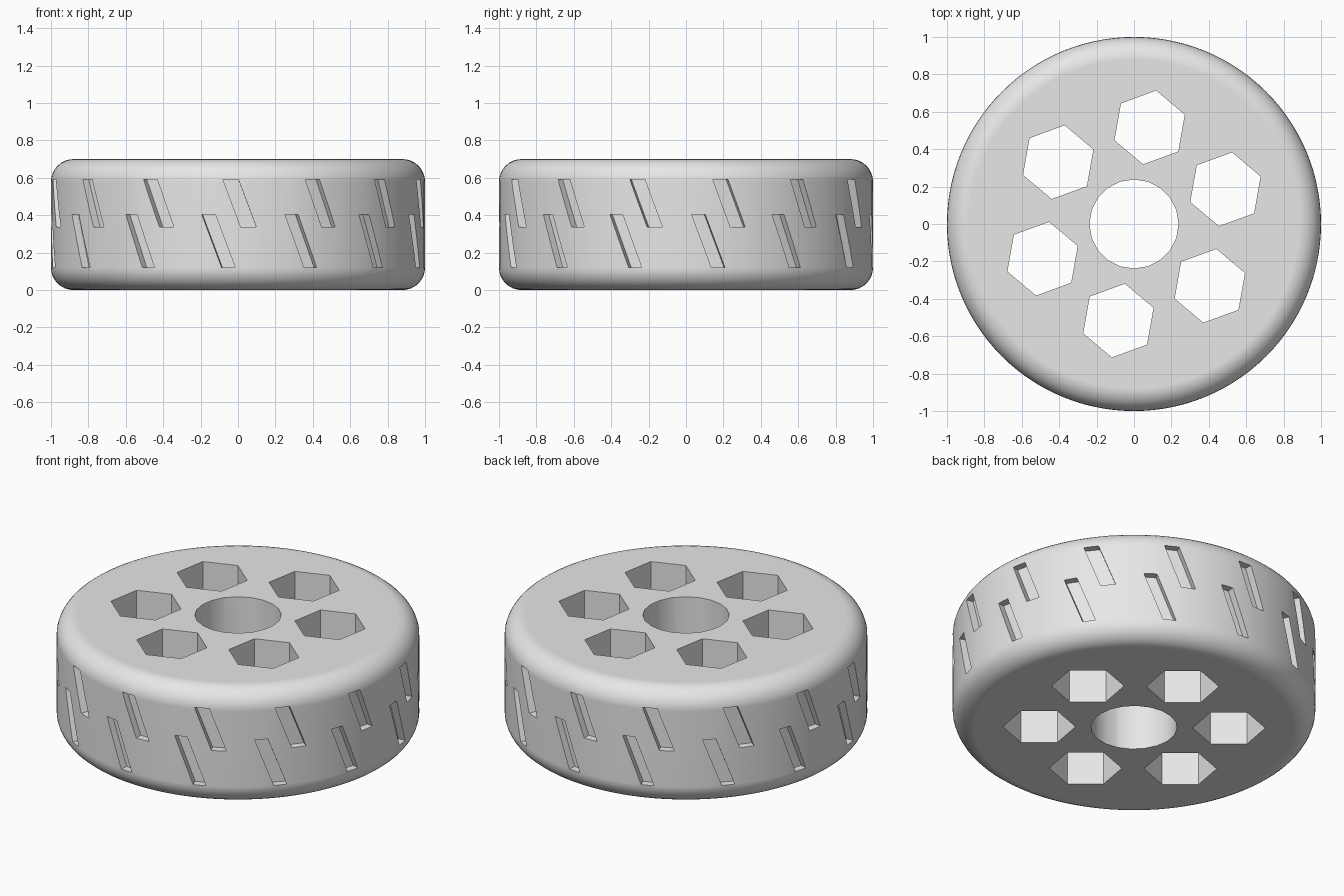
import bpy, bmesh
from math import sin, cos, pi, radians
from mathutils import Vector

cube = bpy.data.objects.get("Cube")
if cube:
    bpy.data.objects.remove(cube, do_unlink=True)

HEIGHT, FILLET, STEPS = 0.70, 0.12, 8
SEGMENTS = 112
GROOVES = 14
GROOVE_FLOOR = 0.955


def make_object(name, bm):
    bmesh.ops.recalc_face_normals(bm, faces=bm.faces)
    mesh = bpy.data.meshes.new(name)
    bm.to_mesh(mesh)
    bm.free()
    obj = bpy.data.objects.new(name, mesh)
    bpy.context.collection.objects.link(obj)
    return obj


def add_prism(bm, base, top):
    """Closed solid between two matching loops of points."""
    a = [bm.verts.new(p) for p in base]
    b = [bm.verts.new(p) for p in top]
    bm.faces.new(a)
    bm.faces.new(b)
    n = len(a)
    for i in range(n):
        j = (i + 1) % n
        bm.faces.new((a[i], a[j], b[j], b[i]))


def add_hole(bm, x, y, radius, sides, turn):
    ring = [(x + radius * cos(turn + 2 * pi * i / sides),
             y + radius * sin(turn + 2 * pi * i / sides)) for i in range(sides)]
    add_prism(bm, [(*p, -0.1) for p in ring], [(*p, HEIGHT + 0.1) for p in ring])


def add_groove(bm, angle, bottom, top, width, lean):
    """Slanted slot cut into the tread, flat floored."""
    out = Vector((sin(angle), -cos(angle), 0))
    side = Vector((cos(angle), sin(angle), 0))
    w, s = width / 2, lean / 2
    outline = [(s - w, bottom), (s + w, bottom), (w - s, top), (-s - w, top)]
    loops = [[out * r + side * t + Vector((0, 0, z)) for t, z in outline]
             for r in (GROOVE_FLOOR, 1.1)]
    add_prism(bm, *loops)


# Wheel body: rounded profile spun into a solid of rings with two caps
arc = [pi / 2 * i / STEPS for i in range(STEPS + 1)]
profile = [(1 - FILLET + FILLET * sin(a), FILLET - FILLET * cos(a)) for a in arc]
profile += [(r, HEIGHT - z) for r, z in reversed(profile)]
bm = bmesh.new()
rings = [[bm.verts.new((r * cos(2 * pi * i / SEGMENTS), r * sin(2 * pi * i / SEGMENTS), z))
          for i in range(SEGMENTS)] for r, z in profile]
for low, high in zip(rings, rings[1:]):
    for i in range(SEGMENTS):
        j = (i + 1) % SEGMENTS
        bm.faces.new((low[i], low[j], high[j], high[i]))
bm.faces.new(rings[0])
bm.faces.new(rings[-1])
wheel = make_object("wheel", bm)

# Cutters: axle bore, six hexagonal holes, two staggered rows of tread grooves
bm = bmesh.new()
add_hole(bm, 0, 0, 0.238, 20, 0)
for k in range(6):
    a = radians(80.8 + 60 * k)
    add_hole(bm, 0.523 * cos(a), 0.523 * sin(a), 0.2, 6, radians(80))
for k in range(GROOVES):
    turn = 2 * pi * k / GROOVES
    add_groove(bm, turn + radians(0.5), 0.337, 0.59, 0.083, 0.095)
    add_groove(bm, turn - radians(6), 0.12, 0.405, 0.073, 0.107)
cutter = make_object("hole_and_groove_cutter", bm)
cutter.hide_render = True

cut = wheel.modifiers.new("cut", 'BOOLEAN')
cut.operation = 'DIFFERENCE'
cut.solver = 'EXACT'
cut.object = cutter

bpy.ops.object.select_all(action='DESELECT')
wheel.select_set(True)
bpy.context.view_layer.objects.active = wheel
bpy.ops.object.modifier_apply(modifier=cut.name)
bpy.data.objects.remove(cutter, do_unlink=True)

# Smooth the rounded surfaces, keep the cut edges crisp
bpy.ops.object.shade_smooth_by_angle(angle=radians(30))
weighted = wheel.modifiers.new("even_shading", 'WEIGHTED_NORMAL')
weighted.keep_sharp = True

# Single plain grey
grey = bpy.data.materials.new("light_grey")
grey.use_nodes = True
colour = (0.8, 0.8, 0.8, 1)
grey.diffuse_color = colour
grey.node_tree.nodes["Principled BSDF"].inputs["Base Color"].default_value = colour
wheel.data.materials.clear()
wheel.data.materials.append(grey)
